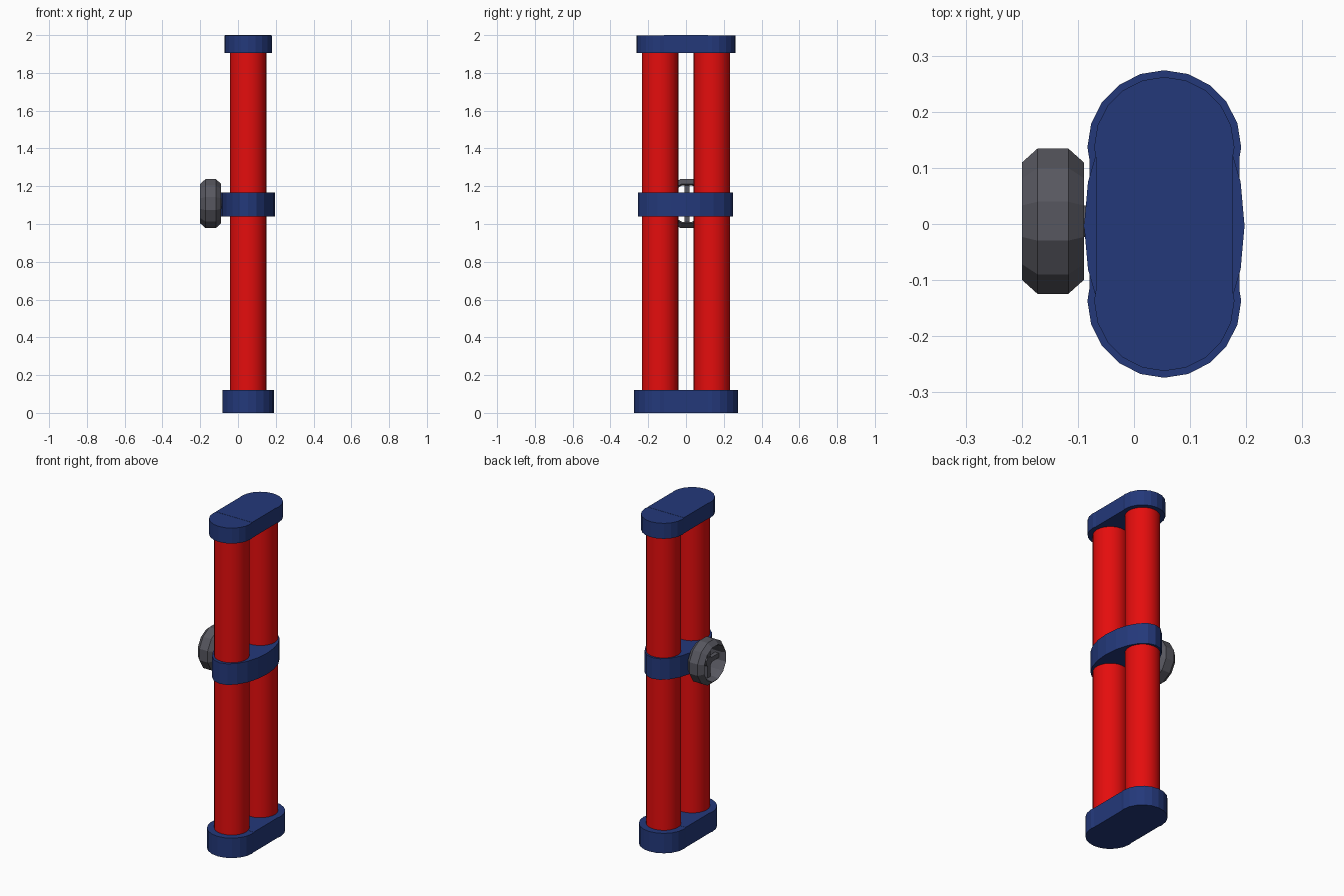
import bpy, bmesh, math
from mathutils import Matrix

if "Cube" in bpy.data.objects:
    bpy.data.objects.remove(bpy.data.objects["Cube"])


def mat(name, c):
    m = bpy.data.materials.new(name)
    m.diffuse_color = (*c, 1)
    m.use_nodes = True
    m.node_tree.nodes["Principled BSDF"].inputs["Base Color"].default_value = m.diffuse_color
    return m


RED = mat("red", (0.78, 0.004, 0.004))
BLUE = mat("dark_blue", (0.017, 0.04, 0.195))
GREY = mat("grey", (0.095, 0.095, 0.115))
CX, CY = 0.054, 0.137


def finish(name, bm, m):
    bmesh.ops.recalc_face_normals(bm, faces=bm.faces)
    me = bpy.data.meshes.new(name)
    bm.to_mesh(me)
    bm.free()
    me.materials.append(m)
    ob = bpy.data.objects.new(name, me)
    bpy.context.collection.objects.link(ob)
    return ob


def cylinder(bm, x, y, z0, z1, rx, ry, n=20):
    t = Matrix.Translation((x, y, (z0 + z1) / 2)) @ Matrix.Diagonal((rx, ry, 1, 1))
    return bmesh.ops.create_cone(bm, cap_ends=True, segments=n, radius1=1, radius2=1,
                                 depth=z1 - z0, matrix=t)["verts"]


def box(bm, a, b):
    c = [(p + q) / 2 for p, q in zip(a, b)]
    s = [q - p for p, q in zip(a, b)]
    bmesh.ops.create_cube(bm, size=1, matrix=Matrix.Translation(c) @ Matrix.Diagonal((*s, 1)))


# Two red tubes
for side, label in ((-1, "front"), (1, "rear")):
    bm = bmesh.new()
    cylinder(bm, CX, side * CY, 0.05, 1.95, 0.097, 0.097, 24)
    ob = finish(label + "_tube", bm, RED)
    for p in ob.data.polygons:
        p.use_smooth = abs(p.normal.z) < 0.5


# Stadium shaped end caps: two round ends and a block between them
def end_cap(name, z0, z1, r):
    bm = bmesh.new()
    for side in (-1, 1):
        cylinder(bm, CX, side * CY, z0, z1 - 0.001, r, r)
    box(bm, (CX - r * 0.975, -0.116, z0), (CX + r * 0.975, 0.116, z1))
    finish(name, bm, BLUE)


end_cap("bottom_cap", 0, 0.122, 0.137)
end_cap("top_cap", 1.905, 2.0, 0.125)

# Oval band around both tubes
bm = bmesh.new()
cylinder(bm, CX, -0.003, 1.04, 1.168, 0.143, 0.252)
finish("middle_band", bm, BLUE)

# Handwheel: revolved rim, axis along x
WY, WZ, N = 0.005, 1.108, 12
profile = [(-0.2, 0.108), (-0.172, 0.134), (-0.117, 0.134),
           (-0.089, 0.108), (-0.117, 0.1), (-0.172, 0.1)]
bm = bmesh.new()
rings = []
for i in range(N):
    a = 2 * math.pi * (i + 0.5) / N
    rings.append([bm.verts.new((x, WY + r * math.cos(a), WZ + r * math.sin(a)))
                  for x, r in profile])
for i in range(N):
    p, q = rings[i], rings[(i + 1) % N]
    for j in range(len(profile)):
        k = (j + 1) % len(profile)
        bm.faces.new((p[j], p[k], q[k], q[j]))
finish("wheel_rim", bm, GREY)

# Crossed spokes and the shaft into the band
bm = bmesh.new()
box(bm, (-0.157, WY - 0.014, WZ - 0.104), (-0.132, WY + 0.014, WZ + 0.104))
box(bm, (-0.156, WY - 0.104, WZ - 0.014), (-0.131, WY + 0.104, WZ + 0.014))
finish("wheel_spokes", bm, GREY)
bm = bmesh.new()
bmesh.ops.create_cone(bm, cap_ends=True, segments=12, radius1=0.028, radius2=0.028, depth=0.1,
                      matrix=Matrix.Translation((-0.11, WY, WZ)) @ Matrix.Rotation(math.pi / 2, 4, 'Y'))
finish("wheel_shaft", bm, GREY)
